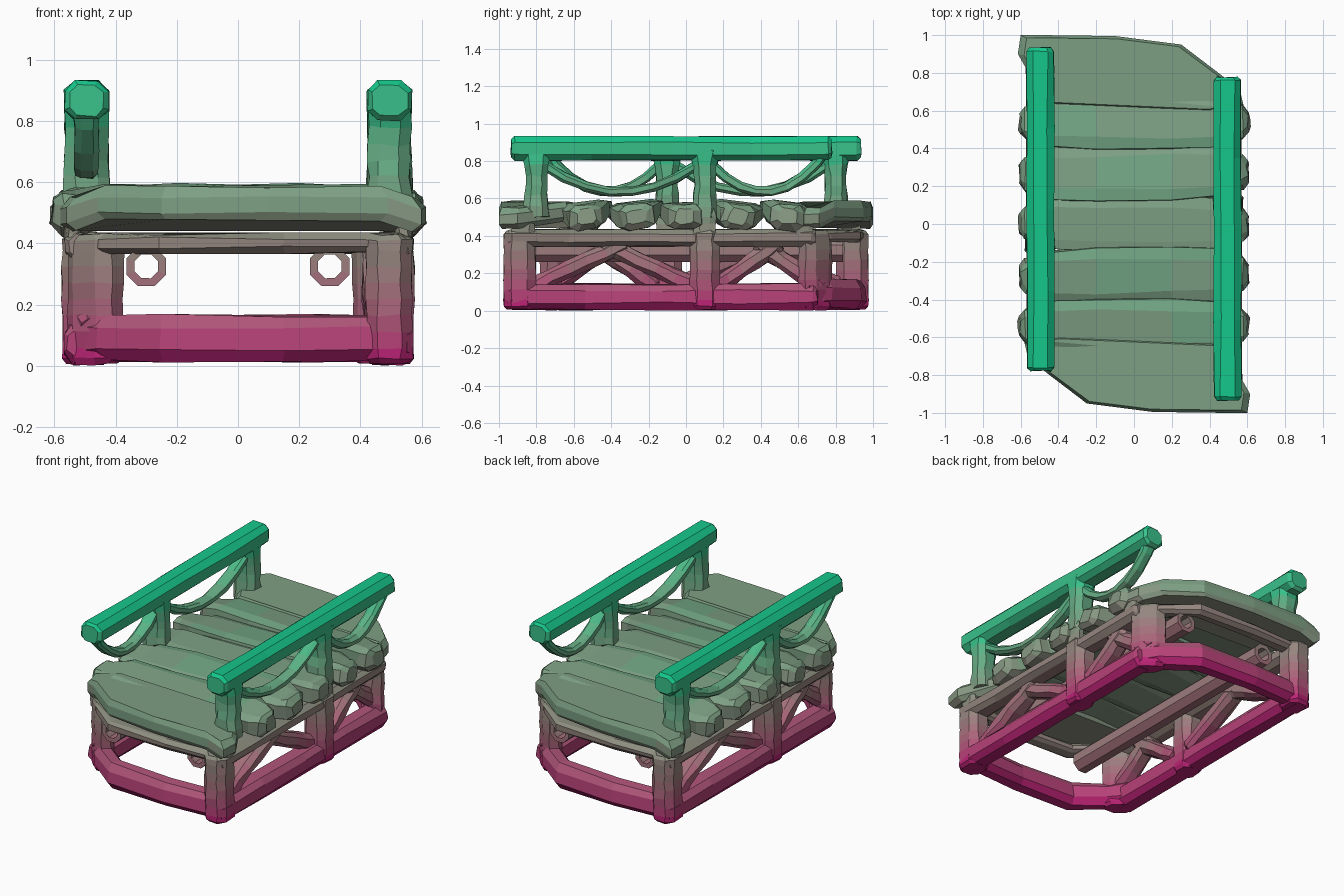
import bpy, bmesh, math, random
from mathutils import Vector

if "Cube" in bpy.data.objects:
    bpy.data.objects.remove(bpy.data.objects["Cube"])

random.seed(4)

# Colour bands running from pink at the ground to green at the handrail
BANDS = 16
LOW, HIGH = Vector((.50, .017, .18)), Vector((.008, .57, .26))
MATS = []
for k in range(BANDS):
    m = bpy.data.materials.new(f"height_band_{k + 1}")
    m.diffuse_color = (*LOW.lerp(HIGH, k / (BANDS - 1)), 1)
    m.use_nodes = True
    m.node_tree.nodes["Principled BSDF"].inputs["Base Color"].default_value = m.diffuse_color
    MATS.append(m)


def skin(name, rings, closed=False, twin=True):
    """Bridge rings of points; twin adds a copy turned half way round the z axis."""
    bm = bmesh.new()
    loops = [[bm.verts.new(p) for p in r] for r in rings]
    n = len(loops[0])
    pairs = list(zip(loops, loops[1:])) + ([(loops[-1], loops[0])] if closed else [])
    for a, b in pairs:
        for i in range(n):
            j = (i + 1) % n
            bm.faces.new((a[i], a[j], b[j], b[i]))
    if not closed:
        bm.faces.new(loops[0][::-1])
        bm.faces.new(loops[-1])
    bmesh.ops.recalc_face_normals(bm, faces=bm.faces)
    for f in bm.faces:
        z = f.calc_center_median().z / .93
        f.material_index = max(0, min(BANDS - 1, int(z * BANDS)))
    me = bpy.data.meshes.new(name)
    for m in MATS:
        me.materials.append(m)
    bm.to_mesh(me)
    bm.free()
    ob = bpy.data.objects.new(name, me)
    bpy.context.collection.objects.link(ob)
    if twin:
        other = bpy.data.objects.new(name + "_opposite", me)
        other.rotation_euler.z = math.pi
        bpy.context.collection.objects.link(other)


def beam(name, stations, side, rough=0.006, twin=True, c=.5):
    """Rough-hewn eight-sided beam; each station is (point, half width, half height)."""
    section = [(1, -c), (1, c), (c, 1), (-c, 1), (-1, c), (-1, -c), (-c, -1), (c, -1)]
    pts = [Vector(s[0]) for s in stations]
    rings = []
    for i, (_, a, b) in enumerate(stations):
        t = (pts[min(i + 1, len(pts) - 1)] - pts[max(i - 1, 0)]).normalized()
        u = Vector(side)
        u = (u - t * u.dot(t)).normalized()
        v = t.cross(u)
        rings.append([pts[i] + u * a * x + v * b * y +
                      Vector([random.uniform(-rough, rough) for _ in range(3)])
                      for x, y in section])
    skin(name, rings, twin=twin)


def straight(name, p, q, a, b, side, cuts=4, rough=0.006):
    """Even beam from p to q with slightly narrowed ends."""
    p, q = Vector(p), Vector(q)
    end = 0.02 / (q - p).length
    fs = [0, end] + [k / cuts for k in range(1, cuts)] + [1 - end, 1]
    beam(name, [(p.lerp(q, f), a * (.8 if f in (0, 1) else 1), b * (.8 if f in (0, 1) else 1))
                for f in fs], side, rough)


X, Y, Z = (1, 0, 0), (0, 1, 0), (0, 0, 1)

# Bottom frame: side beams, and end beams with one clipped corner
straight("base_side_beam", (.5, -.95, .075), (.5, .7, .075), .07, .068, X)


def end_beam(name, z, a, b):
    path = [(.5, -.89), (.15, -.905), (-.24, -.88), (-.42, -.74), (-.5, -.63)]
    beam(name, [((x, y, z), b, a) for x, y in path], Z)


end_beam("base_end_beam", .09, .06, .075)
end_beam("upper_end_beam", .4, .05, .03)

# Lower posts; the back one is a broad post set across the clipped corner
for label, x, y, a, b, side in (("front", .495, -.89, .075, .085, X),
                                ("middle", .5, .1, .075, .08, X),
                                ("back", .465, .69, .1, .055, (-.72, .69, 0))):
    straight(label + "_lower_post", (x, y, .005), (x, y, .43), a, b, side, 8, .004)
for label, y in (("front", -.87), ("middle", .1), ("back", .62)):
    straight(label + "_post_tongue", (.54, y, .39), (.54, y, .54), .026, .06, X)

# Side top beam and thick inverted-V braces
straight("side_top_beam", (.5, -.95, .39), (.5, .69, .39), .068, .045, X, 5)
for label, y0, y1 in (("front", -.82, .04), ("back", .16, .72)):
    mid = (y0 + y1) / 2
    straight(label + "_brace_a", (.47, y0, .13), (.47, mid + .06, .36), .06, .045, X, 5)
    straight(label + "_brace_b", (.47, y1, .13), (.47, mid - .06, .36), .055, .045, X, 5)


# Hollow logs running lengthways under the deck
def ring(y, r):
    return [(.3 + r * math.cos(k * math.pi / 4 + .4), y, .325 + r * math.sin(k * math.pi / 4 + .4))
            for k in range(8)]


skin("under_log", [ring(-.84, .07), ring(.84, .07), ring(.84, .042), ring(-.84, .042)], closed=True)

# Deck planks, each slightly tipped, with knobbly drooping ends
HALF = [(.605, .505, .05, .04), (.575, .5, .085, .068), (.52, .503, .1, .068),
        (.43, .535, .135, .045), (.2, .54, .148, .042)]
for name, y, tip, twin in (("centre_plank", 0, .0, False), ("inner_plank", -.27, .14, True),
                           ("outer_plank", -.54, .12, True)):
    slant = random.uniform(-.02, .02)
    right = [((x, y + slant * x, z), a, b) for x, z, a, b in HALF]
    left = [((-x, y - slant * x, z), a, b) for x, z, a, b in HALF[::-1]]
    beam(name, right + left, (0, 1, tip), .008, twin, .6)

# End plank with its corner cut away
OUT = [(-.56, -.71), (-.46, -.79), (-.25, -.95), (.1, -.995), (.49, -1), (.6, -1), (.615, -.9),
       (.46, -.63), (-.42, -.59), (-.58, -.63)]
rings = []
for z, s in ((.475, .92), (.5, 1), (.55, 1), (.585, .92)):
    rings.append([(x * (s + .5) / 1.5, -.81 + (y + .81) * s,
                   z - (.035 if abs(x) > .5 else 0) + random.uniform(-.005, .005))
                  for x, y in OUT])
skin("end_plank", rings)

# Railing: flared upper posts, handrail, and ribbon-like swags;
# the far end of each rail is held only by the upturned swag
for label, y in (("front", -.8), ("middle", .1)):
    beam(label + "_rail_post",
         [((.495, y, z), a, b) for z, a, b in
          ((.5, .075, .07), (.56, .073, .065), (.62, .07, .06), (.67, .07, .056), (.72, .07, .055),
           (.78, .07, .065), (.86, .068, .085))], X)
straight("handrail", (.495, -.935, .867), (.495, .78, .867), .072, .064, X, 4, .004)
for label, y0, y1 in (("front", -.77, .07), ("back", .13, .7)):
    st = []
    for k in range(8):
        f = k / 7
        st.append(((.495, y0 + (y1 - y0) * f, .635 + .15 * (2 * f - 1) ** 2), .038, .026))
    if label == "back":
        st.append(((.495, .745, .86), .045, .03))
    beam(label + "_swag", st, X, .004)
